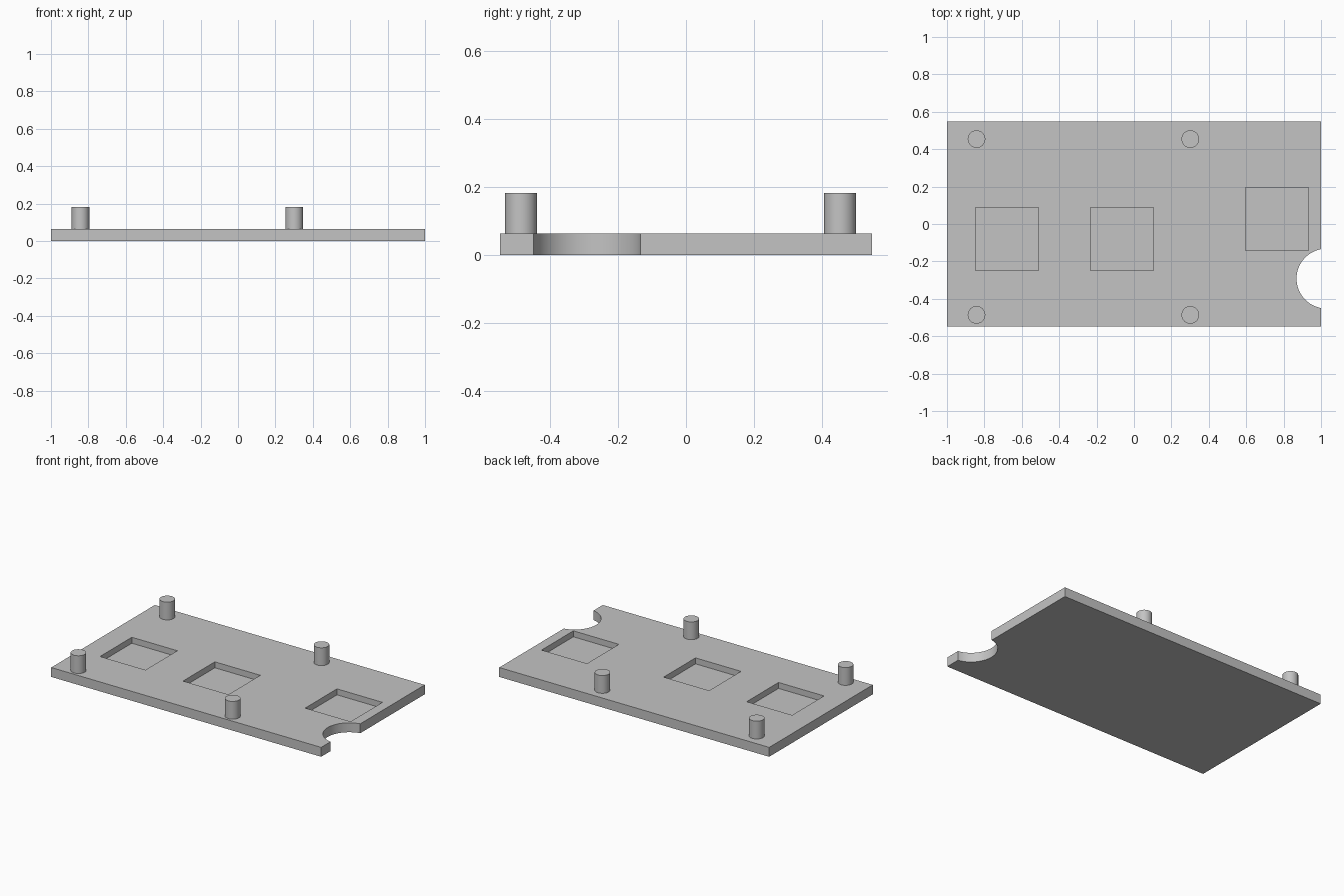
import bpy
from math import radians

cube = bpy.data.objects.get("Cube")
if cube:
    bpy.data.objects.remove(cube, do_unlink=True)

grey = bpy.data.materials.new("light grey")
grey.use_nodes = True
colour = (0.55, 0.55, 0.55, 1)
grey.diffuse_color = colour
grey.node_tree.nodes["Principled BSDF"].inputs["Base Color"].default_value = colour

HALF_DEPTH = 0.548
THICKNESS = 0.063
POCKET_FLOOR = 0.023
POCKET_SIZE = 0.337
PEG_TOP = 0.182


def finish(name):
    obj = bpy.context.object
    obj.name = name
    obj.data.materials.append(grey)
    return obj


def box(name, x, y, z0, z1, width, depth):
    bpy.ops.mesh.primitive_cube_add(size=1, location=(x, y, (z0 + z1) / 2))
    bpy.context.object.scale = (width, depth, z1 - z0)
    bpy.ops.object.transform_apply(location=False, rotation=False, scale=True)
    return finish(name)


def cylinder(name, x, y, z0, z1, radius, sides):
    bpy.ops.mesh.primitive_cylinder_add(
        vertices=sides, radius=radius, depth=z1 - z0, location=(x, y, (z0 + z1) / 2))
    return finish(name)


def smooth(obj):
    bpy.ops.object.select_all(action='DESELECT')
    obj.select_set(True)
    bpy.context.view_layer.objects.active = obj
    bpy.ops.object.shade_smooth_by_angle(angle=radians(30))


def cut(target, cutter):
    mod = target.modifiers.new("cut", 'BOOLEAN')
    mod.operation = 'DIFFERENCE'
    mod.solver = 'EXACT'
    mod.object = cutter
    bpy.context.view_layer.objects.active = target
    bpy.ops.object.modifier_apply(modifier=mod.name)
    bpy.data.objects.remove(cutter, do_unlink=True)


# Base plate
plate = box("base_plate", 0, 0, 0, THICKNESS, 2, 2 * HALF_DEPTH)

# Three square blind pockets
for x, y in ((-0.68, -0.08), (-0.065, -0.08), (0.765, 0.027)):
    cut(plate, box("pocket_cutter", x, y, POCKET_FLOOR, 0.2, POCKET_SIZE, POCKET_SIZE))

# Round notch through the left edge
cut(plate, cylinder("notch_cutter", 1.029, -0.292, -0.1, 0.2, 0.16, 96))
smooth(plate)

# Four locating pegs
for x, column in ((-0.842, "right"), (0.301, "left")):
    for y, row in ((-0.486, "front"), (0.454, "back")):
        smooth(cylinder(f"peg_{row}_{column}", x, y, THICKNESS - 0.01, PEG_TOP, 0.047, 48))
